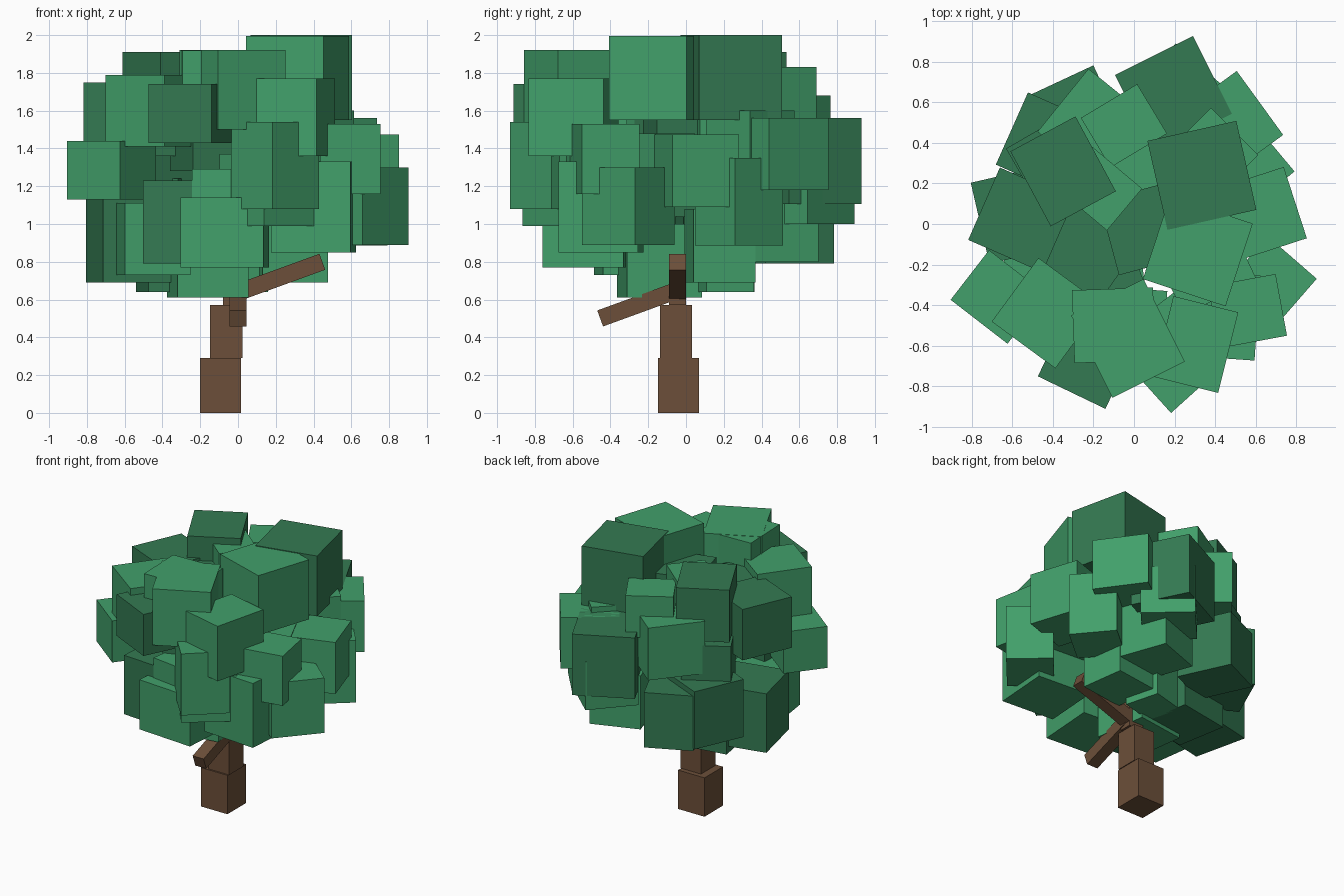
import bpy
from math import radians


def material(name, color):
    m = bpy.data.materials.new(name)
    m.diffuse_color = (*color, 1)
    return m


LIGHT = material("leaf_light", (0.054, 0.35, 0.145))
DARK = material("leaf_dark", (0.034, 0.195, 0.085))
BARK = material("bark", (0.15, 0.078, 0.041))


def block(name, center, size, rot, mat):
    bpy.ops.mesh.primitive_cube_add(size=1, location=center,
                                    rotation=[radians(a) for a in rot])
    ob = bpy.context.object
    ob.name = name
    ob.scale = size
    ob.data.materials.append(mat)


def leaf(x, y, bottom, top, w, d, angle, mat=LIGHT):
    block("leaf_block", (x, y, (bottom + top) / 2), (w, d, top - bottom),
          (0, 0, angle), mat)


# Stacked trunk
block("trunk_base", (-0.092, -0.04, 0.145), (0.218, 0.218, 0.29), (0, 0, 0), BARK)
block("trunk_middle", (-0.062, -0.052, 0.43), (0.17, 0.17, 0.28), (0, 0, 0), BARK)
block("trunk_top", (-0.02, -0.045, 0.68), (0.12, 0.09, 0.22), (0, 0, 0), BARK)

# Two sloping branches
block("branch_right", (0.235, -0.045, 0.723), (0.45, 0.09, 0.09), (0, -20, 0), BARK)
block("branch_front", (0, -0.243, 0.577), (0.09, 0.45, 0.09), (20, 0, 0), BARK)

# Crown top
leaf(0.335, 0.24, 1.55, 2.00, 0.45, 0.45, 12.7, DARK)
leaf(0.315, -0.135, 1.55, 1.995, 0.43, 0.43, -18.2)
leaf(-0.35, 0.26, 1.52, 1.91, 0.365, 0.42, 28.3, DARK)
leaf(-0.03, -0.565, 1.50, 1.92, 0.40, 0.455, 26.6)
leaf(-0.10, -0.50, 1.48, 1.918, 0.40, 0.36, 2)
leaf(-0.05, 0.485, 1.52, 1.83, 0.325, 0.285, 31)
leaf(-0.20, 0.20, 1.48, 1.86, 0.40, 0.27, -40)
leaf(0.06, -0.02, 1.40, 1.78, 0.38, 0.38, 15, DARK)
leaf(-0.23, -0.12, 1.36, 1.73, 0.40, 0.40, -35, DARK)

# Crown upper ring
leaf(0.305, -0.595, 1.36, 1.77, 0.33, 0.41, -14)
leaf(-0.23, -0.67, 1.43, 1.74, 0.37, 0.36, -25.7, DARK)
leaf(-0.43, -0.44, 1.41, 1.79, 0.39, 0.39, -36.3)
leaf(-0.557, 0.02, 1.37, 1.75, 0.40, 0.39, -23.6, DARK)
leaf(-0.195, 0.485, 1.29, 1.68, 0.40, 0.40, -39)
leaf(0.38, 0.34, 1.22, 1.60, 0.33, 0.33, 45)

# Crown widest ring
leaf(0.195, -0.70, 1.08, 1.54, 0.33, 0.33, 42)
leaf(0.17, -0.60, 0.99, 1.37, 0.38, 0.38, 38)
leaf(-0.67, -0.36, 1.13, 1.44, 0.355, 0.31, -37.7)
leaf(0.195, 0.64, 1.105, 1.56, 0.43, 0.43, 26.6, DARK)
leaf(0.46, 0.48, 1.18, 1.56, 0.40, 0.39, 36)
leaf(0.625, 0.05, 1.09, 1.475, 0.36, 0.37, 18)
leaf(0.66, -0.305, 0.89, 1.30, 0.37, 0.32, 49)
leaf(0.56, -0.43, 1.16, 1.53, 0.34, 0.31, 10.5)
leaf(-0.42, 0.39, 0.81, 1.24, 0.40, 0.39, -24, DARK)
leaf(-0.40, 0.31, 1.15, 1.50, 0.34, 0.34, 30, DARK)
leaf(0.22, 0.63, 1.00, 1.36, 0.37, 0.37, -42)
leaf(0.56, 0.28, 0.885, 1.35, 0.33, 0.33, 40)

# Crown lower ring
leaf(0.40, -0.45, 0.85, 1.33, 0.42, 0.42, -4)
leaf(-0.07, -0.53, 0.77, 1.14, 0.44, 0.43, -4)
leaf(-0.56, 0.05, 0.69, 1.13, 0.41, 0.41, 13, DARK)
leaf(-0.27, 0.53, 0.79, 1.20, 0.34, 0.40, 25, DARK)
leaf(0.20, 0.47, 0.80, 1.20, 0.36, 0.36, 20)
leaf(-0.29, -0.45, 0.79, 1.23, 0.40, 0.38, -4, DARK)
leaf(-0.45, -0.29, 0.73, 1.11, 0.35, 0.35, 8)
leaf(0.28, 0.18, 0.69, 1.08, 0.35, 0.33, 8)
leaf(-0.16, -0.14, 0.61, 1.00, 0.38, 0.40, 8)
leaf(-0.31, 0.14, 0.64, 1.04, 0.40, 0.38, 10, DARK)
leaf(0.00, 0.20, 0.64, 1.00, 0.26, 0.26, 15)

# Inner blocks closing the gaps
leaf(-0.08, -0.50, 1.08, 1.29, 0.28, 0.34, -8)
leaf(-0.13, -0.32, 1.28, 1.58, 0.36, 0.36, 20, DARK)
leaf(0.10, 0.22, 1.22, 1.55, 0.36, 0.36, 10)
leaf(0.35, -0.20, 1.10, 1.48, 0.40, 0.36, 25)
